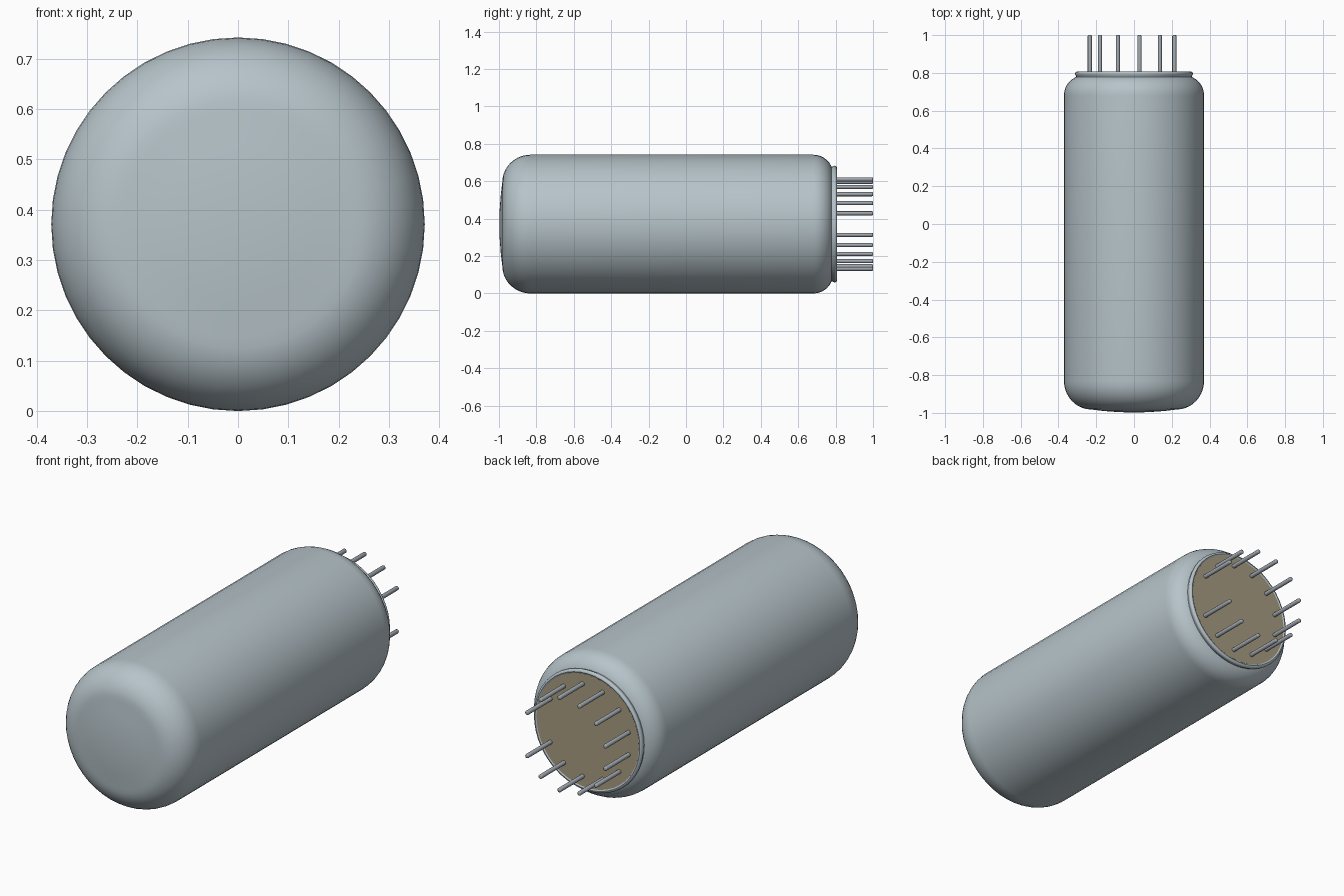
import bpy, bmesh, math
from mathutils import Matrix

cube = bpy.data.objects.get("Cube")
if cube:
    bpy.data.objects.remove(cube, do_unlink=True)

AXIS_Z = 0.371


def material(name, rgb):
    m = bpy.data.materials.new(name)
    m.diffuse_color = (*rgb, 1)
    m.use_nodes = True
    m.node_tree.nodes["Principled BSDF"].inputs["Base Color"].default_value = (*rgb, 1)
    return m


glass = material("pale blue grey glass", (0.47, 0.55, 0.59))
metal = material("grey metal", (0.35, 0.39, 0.43))
tan = material("tan base", (0.39, 0.33, 0.22))


def arc(cr, cy, rr, ry, a0, a1, n):
    """Points (radius, y) on an elliptical arc, angles in degrees."""
    angles = [math.radians(a0 + (a1 - a0) * i / n) for i in range(n + 1)]
    return [(cr + rr * math.cos(a), cy + ry * math.sin(a)) for a in angles]


def lathe(name, profile, mat, x=0, z=AXIS_Z, sides=48):
    """Spin a (radius, y) profile, running front to back, about the y axis."""
    bm = bmesh.new()
    verts = [bm.verts.new((r, y, 0)) for r, y in profile]
    edges = [bm.edges.new(p) for p in zip(verts, verts[1:])]
    bmesh.ops.spin(bm, geom=verts + edges, cent=(0, 0, 0), axis=(0, 1, 0),
                   angle=math.tau, steps=sides, use_duplicate=False)
    bmesh.ops.remove_doubles(bm, verts=bm.verts, dist=1e-5)
    bmesh.ops.recalc_face_normals(bm, faces=bm.faces)
    bmesh.ops.transform(bm, matrix=Matrix.Translation((x, 0, z)), verts=bm.verts)
    me = bpy.data.meshes.new(name)
    bm.to_mesh(me)
    bm.free()
    me.materials.append(mat)
    ob = bpy.data.objects.new(name, me)
    bpy.context.collection.objects.link(ob)
    bpy.ops.object.select_all(action="DESELECT")
    ob.select_set(True)
    bpy.context.view_layer.objects.active = ob
    bpy.ops.object.shade_smooth_by_angle(angle=math.radians(35))
    return ob


# Envelope: shallow domed front, rounded shoulders, closed back
envelope = [(0, -0.998), (0.08, -0.996), (0.16, -0.99)]
envelope += arc(0.225, -0.83, 0.146, 0.152, -90, 0, 10)
envelope += arc(0.271, 0.68, 0.1, 0.105, 0, 90, 8) + [(0, 0.785)]
lathe("envelope", envelope, glass)

# Rim around the base, with rounded edges
rim = [(0.285, 0.775), (0.306, 0.778)] + arc(0.3, 0.795, 0.012, 0.012, -45, 90, 6) + [(0.292, 0.803)]
lathe("base_rim", rim, glass)

# Base disc
lathe("base_disc", [(0, 0.78), (0.293, 0.78), (0.293, 0.804), (0, 0.804)], tan)

# Twelve contact pins on thirteen even stations, the +x station left empty
for i in range(1, 13):
    a = math.tau * i / 13
    pin = [(0, 0.79), (0.011, 0.79)] + arc(0.005, 0.994, 0.006, 0.006, 0, 90, 3) + [(0, 1.0)]
    lathe(f"contact_pin_{i:02d}", pin, metal,
          0.241 * math.cos(a), AXIS_Z + 0.241 * math.sin(a), 12)
